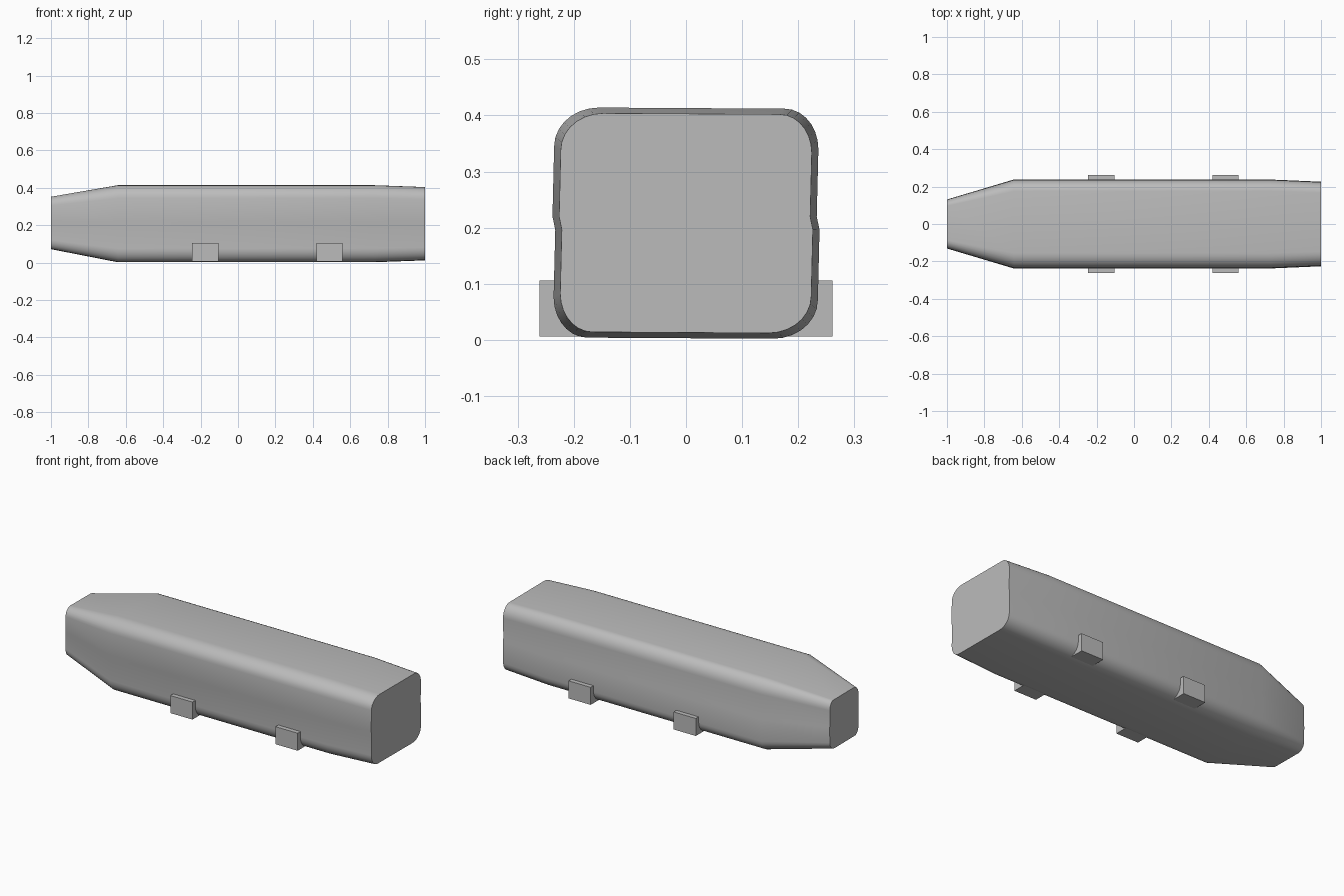
import bpy, bmesh
from math import sin, cos, pi, radians

cube = bpy.data.objects.get("Cube")
if cube:
    bpy.data.objects.remove(cube)

grey = bpy.data.materials.new("mid_grey")
grey.use_nodes = True
colour = (0.5, 0.5, 0.5, 1)
grey.diffuse_color = colour
grey.node_tree.nodes["Principled BSDF"].inputs["Base Color"].default_value = colour

MID_Z = 0.208


def finish(name, bm):
    bmesh.ops.recalc_face_normals(bm, faces=bm.faces)
    mesh = bpy.data.meshes.new(name)
    bm.to_mesh(mesh)
    bm.free()
    mesh.materials.append(grey)
    obj = bpy.data.objects.new(name, mesh)
    bpy.context.collection.objects.link(obj)
    return obj


def corner(cy, cz, ry, rz, start, steps=7):
    """Elliptical quarter turn, counter-clockwise from start."""
    angles = [start + pi / 2 * i / steps for i in range(steps + 1)]
    return [(cy + ry * cos(a), cz + rz * sin(a)) for a in angles]


# Body section: one half, then the same half turned by 180 degrees
half = [(0.238, -0.012), (0.233, 0.012)]
half += corner(0.176, 0.132, 0.06, 0.072, 0)
half += corner(-0.155, 0.137, 0.08, 0.069, pi / 2)
section = half + [(-y, -z) for y, z in half]

# Body: section lofted along x as (x, width scale, height scale, centre height)
stations = [(-1, 0.55, 0.68, 0.212), (-0.642, 1, 1, MID_Z),
            (0.725, 1, 1, MID_Z), (1, 0.95, 0.951, MID_Z)]
bm = bmesh.new()
rings = [[bm.verts.new((x, y * sy, cz + z * sz)) for y, z in section]
         for x, sy, sz, cz in stations]
n = len(section)
for a, b in zip(rings, rings[1:]):
    for i in range(n):
        j = (i + 1) % n
        bm.faces.new((a[i], a[j], b[j], b[i]))
bm.faces.new(rings[0])
bm.faces.new(rings[-1])
body = finish("body", bm)
bpy.context.view_layer.objects.active = body
body.select_set(True)
bpy.ops.object.shade_smooth_by_angle(angle=radians(30))

# Mounting blocks along both lower edges
for place, x in (("rear", -0.175), ("fore", 0.49)):
    for side, s in (("left", 1), ("right", -1)):
        bm = bmesh.new()
        bmesh.ops.create_cube(bm, size=1)
        bmesh.ops.scale(bm, vec=(0.14, 0.112, 0.1), verts=bm.verts)
        bmesh.ops.translate(bm, vec=(x, s * 0.205, 0.056), verts=bm.verts)
        finish(f"{place}_{side}_block", bm)
